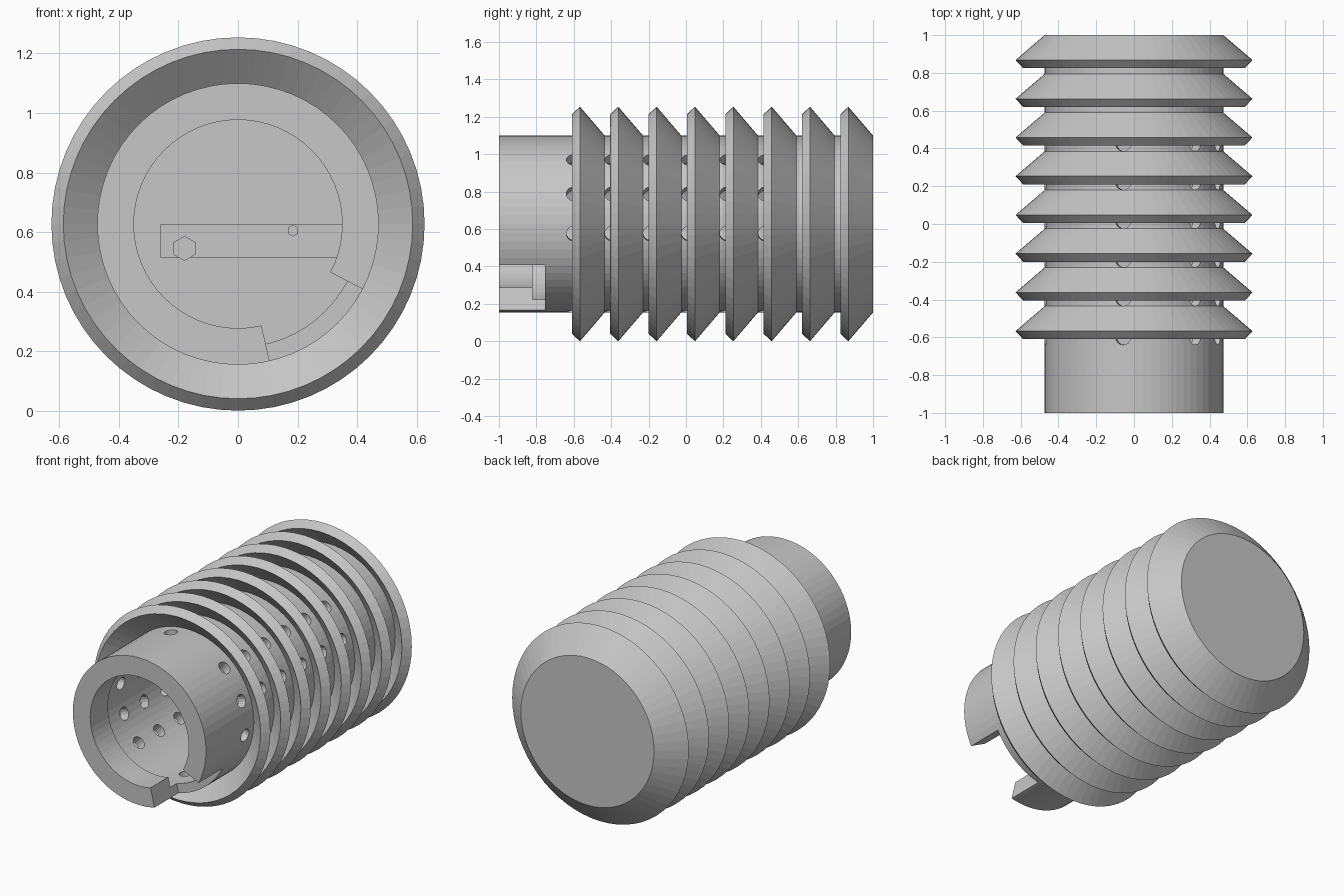
import bpy, bmesh, math
from mathutils import Matrix, Vector

cube = bpy.data.objects.get("Cube")
if cube:
    bpy.data.objects.remove(cube, do_unlink=True)

CENTRE_Z = 0.627
TUBE, BORE, LIP = 0.473, 0.414, 0.35
FLOOR_Y = 0.6
PITCH, FIRST_FIN = 0.205, -0.61
SIDES = 64

grey = bpy.data.materials.new("light_grey")
grey.use_nodes = True
grey.diffuse_color = (0.57, 0.57, 0.57, 1)
grey.node_tree.nodes["Principled BSDF"].inputs["Base Color"].default_value = grey.diffuse_color


def make_object(name, bm):
    bmesh.ops.recalc_face_normals(bm, faces=bm.faces)
    mesh = bpy.data.meshes.new(name)
    bm.to_mesh(mesh)
    bm.free()
    mesh.materials.append(grey)
    obj = bpy.data.objects.new(name, mesh)
    bpy.context.collection.objects.link(obj)
    return obj


def polar(r, degrees, y):
    a = math.radians(degrees)
    return Vector((r * math.cos(a), y, CENTRE_Z + r * math.sin(a)))


def prism(bm, centre, axis, radius, depth, sides):
    turn = Vector(axis).to_track_quat('Z', 'Y').to_matrix().to_4x4()
    bmesh.ops.create_cone(bm, cap_ends=True, segments=sides, radius1=radius,
                          radius2=radius, depth=depth,
                          matrix=Matrix.Translation(centre) @ turn)


def cut(target, cutter):
    cutter.hide_render = True
    mod = target.modifiers.new("cut", 'BOOLEAN')
    mod.operation = 'DIFFERENCE'
    mod.solver = 'EXACT'
    mod.object = cutter
    bpy.context.view_layer.objects.active = target
    bpy.ops.object.modifier_apply(modifier=mod.name)
    bpy.data.objects.remove(cutter, do_unlink=True)


# Turned body: bore, front lip, tube and swept-back fins in one profile (radius, y)
profile = [(0, FLOOR_Y), (BORE, FLOOR_Y), (BORE, -0.82), (LIP, -0.82), (LIP, -1), (TUBE, -1)]
for i in range(8):
    y = FIRST_FIN + i * PITCH
    profile += [(TUBE, y + 0.095), (0.587, y), (0.627, y + 0.043), (TUBE, y + 0.175)]
profile.append((0, 1))

bm = bmesh.new()
verts = [bm.verts.new((r, y, CENTRE_Z)) for r, y in profile]
edges = [bm.edges.new(pair) for pair in zip(verts, verts[1:])]
bmesh.ops.spin(bm, geom=verts + edges, cent=(0, 0, CENTRE_Z), axis=(0, 1, 0),
               angle=math.tau, steps=SIDES, use_duplicate=False)
bmesh.ops.remove_doubles(bm, verts=bm.verts, dist=0.0005)
body = make_object("finned_body", bm)

# Vent holes: opposite pairs, one ring under each of the first six fins
bm = bmesh.new()
for row in range(6):
    for angle in (97, 46.6, 20, -6.3):
        for a in (angle, angle + 180):
            axis = polar(1, a, 0) - Vector((0, 0, CENTRE_Z))
            prism(bm, polar(0.44, a, FIRST_FIN + 0.01 + row * PITCH), axis, 0.04, 0.12, 16)
cut(body, make_object("vent_cutter", bm))

# Wedge notch through the lip and the front of the tube
bm = bmesh.new()
corners = [(0.2, -77), (0.8, -77), (0.8, -27.6), (0.2, -27.6)]
front = bm.faces.new([bm.verts.new(polar(r, a, -1.1)) for r, a in corners])
back = bmesh.ops.extrude_face_region(bm, geom=[front])["geom"]
bmesh.ops.translate(bm, vec=(0, 0.345, 0),
                    verts=[g for g in back if isinstance(g, bmesh.types.BMVert)])
cut(body, make_object("notch_cutter", bm))

# Bar and hexagonal pegs on the floor of the bore
bm = bmesh.new()
bmesh.ops.create_cube(bm, size=1, matrix=Matrix.Translation((0.06, FLOOR_Y - 0.02, 0.57))
                      @ Matrix.Diagonal((0.64, 0.06, 0.11, 1)))
make_object("floor_bar", bm)

for name, x, z, radius in (("large_peg", -0.18, 0.545, 0.042), ("small_peg", 0.185, 0.605, 0.02)):
    bm = bmesh.new()
    prism(bm, (x, FLOOR_Y - 0.04, z), (0, 1, 0), radius, 0.12, 6)
    make_object(name, bm)
